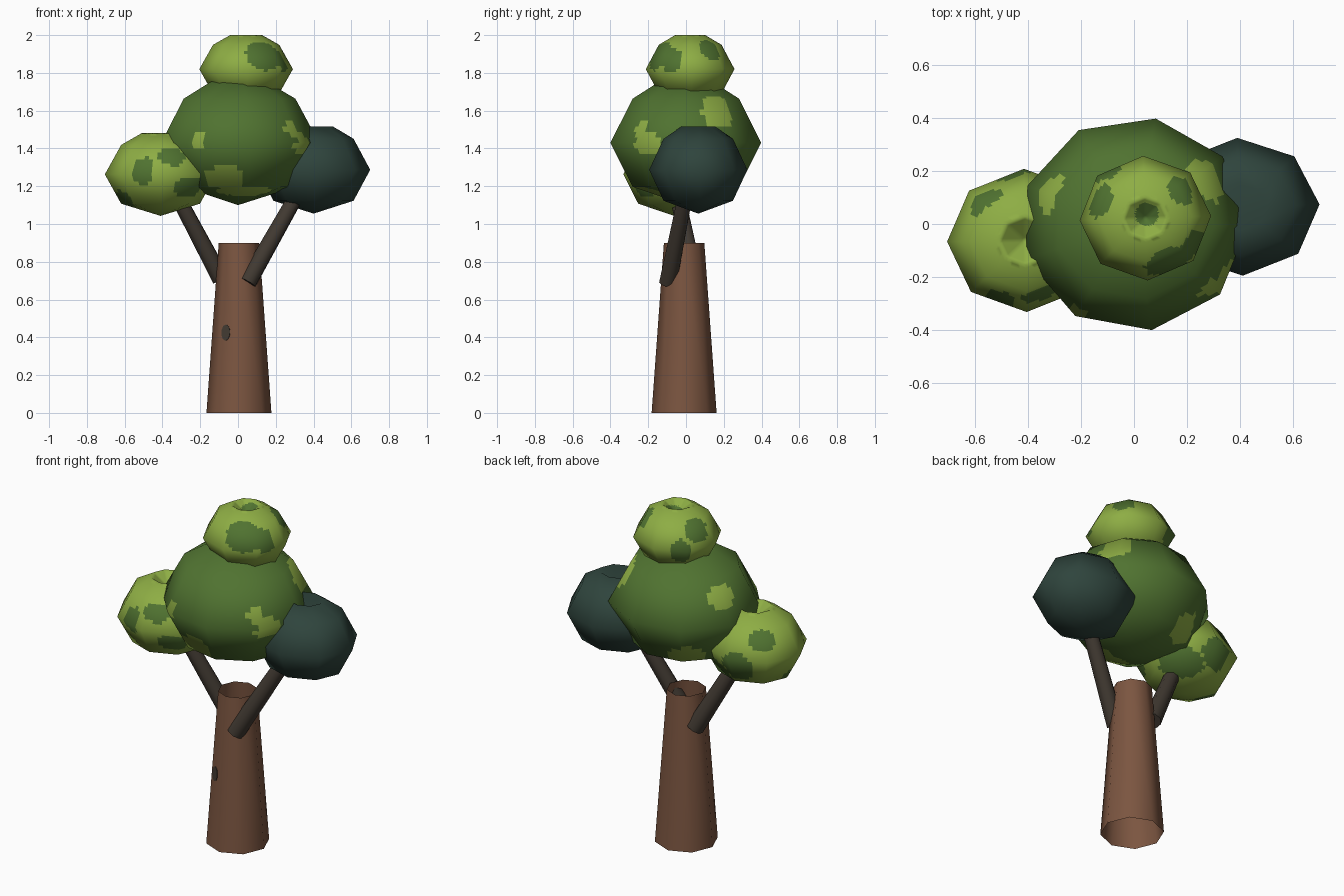
import bpy, bmesh, math
from mathutils import Vector, Matrix

if "Cube" in bpy.data.objects:
    bpy.data.objects.remove(bpy.data.objects["Cube"])


def material(name, rgb):
    m = bpy.data.materials.new(name)
    m.diffuse_color = (*rgb, 1)
    m.use_nodes = True
    m.node_tree.nodes["Principled BSDF"].inputs["Base Color"].default_value = m.diffuse_color
    return m


LIGHT = material("light leaf green", (0.27, 0.42, 0.058))
MID = material("mid leaf green", (0.08, 0.17, 0.03))
DARK = material("dark blue green", (0.028, 0.058, 0.046))
BARK = material("brown bark", (0.20, 0.092, 0.052))
BRANCH = material("dark grey brown", (0.052, 0.041, 0.031))


def finish(bm, name, mats):
    me = bpy.data.meshes.new(name)
    for f in bm.faces:
        f.smooth = True
    bm.to_mesh(me)
    bm.free()
    for m in mats:
        me.materials.append(m)
    ob = bpy.data.objects.new(name, me)
    bpy.context.collection.objects.link(ob)
    return ob


# foliage clump: low-poly lathed ellipsoid with a dimpled top and leaf patches
def clump(name, centre, radii, sides, turn, mats, patches=()):
    c, r = Vector(centre), Vector(radii)
    profile = [(0, 0.68), (0.34, 0.99), (0.707, 0.707), (1, 0), (0.707, -0.707), (0, -1)]
    bm = bmesh.new()
    rings = []
    for pr, pz in profile:
        ring = []
        for i in range(sides if pr else 1):
            a = math.radians(turn) + 2 * math.pi * i / sides
            ring.append(bm.verts.new(c + Vector((r.x * pr * math.cos(a),
                                                 r.y * pr * math.sin(a), r.z * pz))))
        rings.append(ring)
    for up, low in zip(rings, rings[1:]):
        for i in range(sides):
            j = (i + 1) % sides
            if len(up) == 1:
                bm.faces.new((up[0], low[i], low[j]))
            elif len(low) == 1:
                bm.faces.new((up[i], low[0], up[j]))
            else:
                bm.faces.new((up[i], low[i], low[j], up[j]))
    # fine grid on the flat facets so the patches get clean borders
    if patches:
        bmesh.ops.subdivide_edges(bm, edges=bm.edges[:], cuts=7, use_grid_fill=True)
    bmesh.ops.recalc_face_normals(bm, faces=bm.faces[:])
    for f in bm.faces:
        p = f.calc_center_median()
        for x, y, z, sx, sz in patches:
            d = p - Vector((x, y, z))
            if (d.x ** 2 + d.y ** 2) / sx ** 2 + (d.z / sz) ** 2 < 1:
                f.material_index = 1
    bm.normal_update()
    normals = []
    for v in bm.verts:
        q = v.co - c
        if q.z > 0 and math.hypot(q.x / r.x, q.y / r.y) < 0.36:
            normals.append(v.normal.copy())
        else:
            normals.append(Vector((q.x / r.x ** 2, q.y / r.y ** 2, q.z / r.z ** 2)).normalized())
    ob = finish(bm, name, mats)
    ob.data.normals_split_custom_set_from_vertices(normals)


clump("main_foliage", (0.0, 0.0, 1.43), (0.43, 0.405, 0.33), 9, -1, (MID, LIGHT), [
    (-0.08, -0.33, 1.24, 0.12, 0.07), (0.33, -0.2, 1.42, 0.08, 0.06),
    (-0.2, -0.3, 1.44, 0.05, 0.06), (0.28, 0.17, 1.6, 0.09, 0.11),
    (-0.17, 0.24, 1.22, 0.11, 0.09), (-0.33, 0.12, 1.58, 0.08, 0.07),
    (0.05, -0.25, 1.17, 0.17, 0.03), (0.28, -0.24, 1.5, 0.04, 0.05),
])
clump("top_foliage", (0.043, 0.022, 1.82), (0.248, 0.235, 0.182), 8, 2, (LIGHT, MID), [
    (0.14, -0.16, 1.9, 0.10, 0.09), (0.18, 0.13, 1.93, 0.06, 0.08),
    (-0.11, 0.08, 1.9, 0.07, 0.07), (0.05, 0.04, 1.95, 0.05, 0.06),
    (-0.1, 0.2, 1.8, 0.06, 0.09), (0.24, -0.08, 1.88, 0.06, 0.08),
])
clump("left_foliage", (-0.41, -0.062, 1.263), (0.295, 0.27, 0.22), 8, 1, (LIGHT, MID), [
    (-0.5, -0.28, 1.28, 0.06, 0.08), (-0.24, -0.26, 1.19, 0.10, 0.06),
    (-0.34, -0.28, 1.36, 0.08, 0.05), (-0.57, 0.1, 1.37, 0.08, 0.06),
    (-0.45, 0.18, 1.2, 0.10, 0.10), (-0.6, -0.12, 1.13, 0.09, 0.05),
    (-0.25, 0.1, 1.12, 0.14, 0.08),
])
clump("right_foliage", (0.4, 0.065, 1.287), (0.3, 0.26, 0.232), 8, 2, (DARK,))


# trunk: open tapered tube
bm = bmesh.new()
bmesh.ops.create_cone(bm, cap_ends=False, segments=8, radius1=0.172, radius2=0.107, depth=0.9,
                      matrix=Matrix.Translation((0.005, -0.01, 0.45)))
finish(bm, "trunk", (BARK,))


# branches: tapered rods from the trunk into the side clumps
def branch(name, start, end, r1, r2):
    a, b = Vector(start), Vector(end)
    rot = (b - a).to_track_quat('Z', 'Y').to_matrix().to_4x4()
    bm = bmesh.new()
    bmesh.ops.create_cone(bm, cap_ends=True, segments=8, radius1=r1, radius2=r2,
                          depth=(b - a).length,
                          matrix=Matrix.Translation((a + b) / 2) @ rot)
    ob = finish(bm, name, (BRANCH,))
    for p in ob.data.polygons:
        p.use_smooth = len(p.vertices) == 4


branch("left_branch", (-0.09, 0.045, 0.71), (-0.36, -0.06, 1.22), 0.05, 0.04)
branch("right_branch", (0.05, -0.095, 0.69), (0.35, 0.01, 1.22), 0.05, 0.04)

# small dark knot lying on the trunk
bm = bmesh.new()
face = Vector((-0.38, -0.92, 0.07)).normalized()
bmesh.ops.create_cone(bm, cap_ends=True, segments=10, radius1=1, radius2=1, depth=0.008)
bmesh.ops.transform(bm, verts=bm.verts[:], matrix=(
    Matrix.Translation((-0.064, -0.122, 0.425)) @ face.to_track_quat('Z', 'Y').to_matrix().to_4x4()
    @ Matrix.Diagonal((0.025, 0.043, 1, 1))))
knot = finish(bm, "trunk_knot", (BRANCH,))
for p in knot.data.polygons:
    p.use_smooth = False
